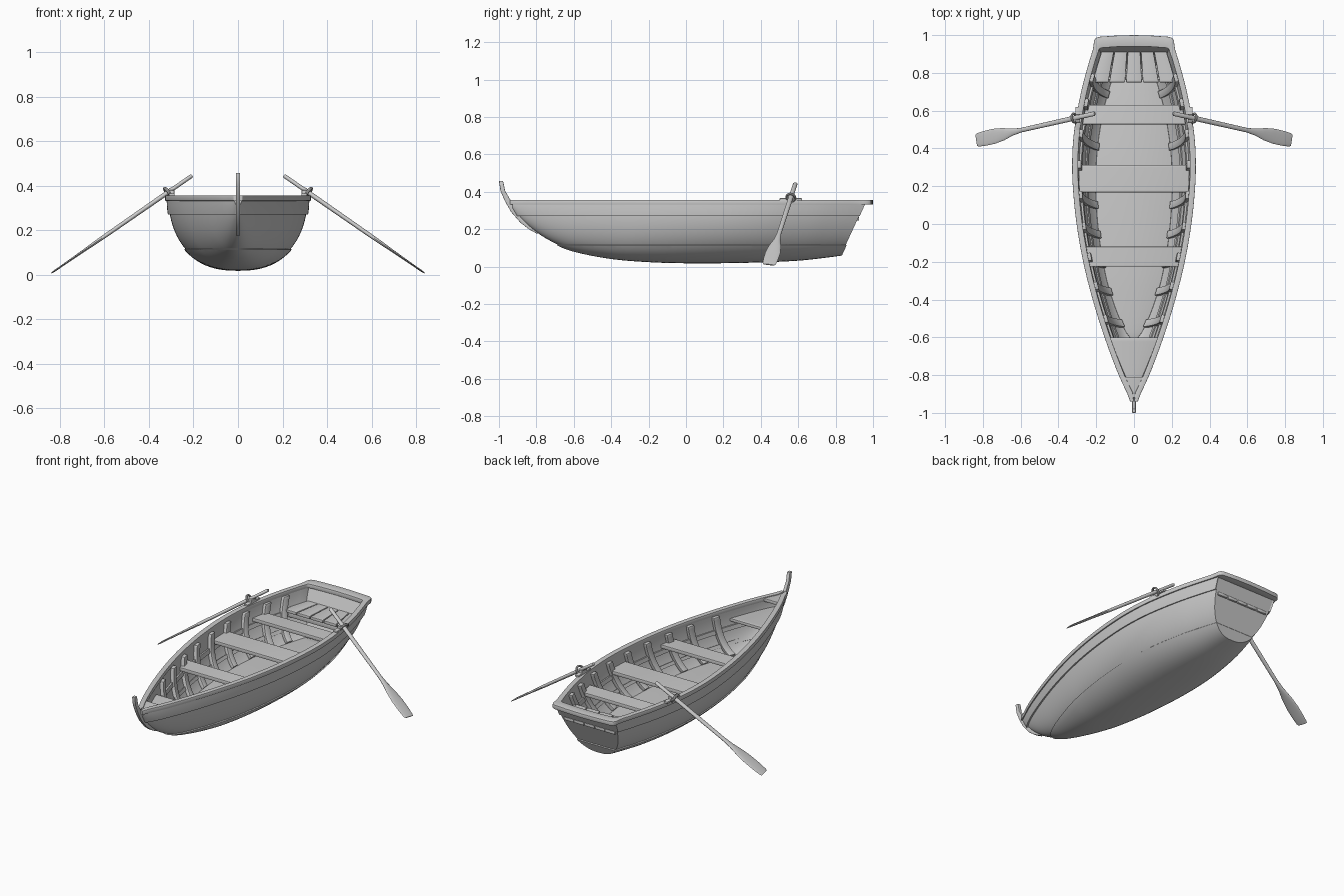
import bpy, bmesh, math
from mathutils import Vector

if "Cube" in bpy.data.objects:
    bpy.data.objects.remove(bpy.data.objects["Cube"])

ZS = 0.335  # sheer height
WIDTH = [(-.93, .004), (-.8, .065), (-.6, .14), (-.4, .203), (-.2, .253), (0, .288),
         (.2, .308), (.35, .311), (.5, .30), (.7, .264), (.85, .224), (.955, .192)]
KEEL = [(-.93, .33), (-.9, .275), (-.8, .185), (-.7, .125), (-.6, .086), (-.4, .047),
        (-.2, .03), (0, .024), (.3, .026), (.6, .038), (.83, .064)]


def curve(pts, y):
    """Smooth interpolation through (y, value) points."""
    y = min(max(y, pts[0][0]), pts[-1][0])
    i = max(k for k in range(len(pts) - 1) if pts[k][0] <= y)

    def slope(k):
        a, b = pts[max(k - 1, 0)], pts[min(k + 1, len(pts) - 1)]
        return (b[1] - a[1]) / (b[0] - a[0])
    (y0, v0), (y1, v1) = pts[i], pts[i + 1]
    h = y1 - y0
    t = (y - y0) / h
    return (v0 * (2*t**3 - 3*t*t + 1) + v1 * (3*t*t - 2*t**3)
            + h * slope(i) * (t**3 - 2*t*t + t) + h * slope(i + 1) * (t**3 - t*t))


def section(s):
    yk = -.93 + 1.76 * s
    power = 1.1 - .3 * min(1, s / .35)
    return curve(WIDTH, -.93 + 1.885 * s), yk, curve(KEEL, yk), power


def hull_point(s, a):
    w, yk, zk, p = section(s)
    k = 1 - math.cos(a)
    sa = math.sin(a)
    return Vector((math.copysign(w * abs(sa) ** p, sa), yk + .125 * s * k, ZS - (ZS - zk) * (1 - k)))


def station(y, z):
    return (y + .93) / (1.76 + .125 * (z - .05) / .285)


def half_width(y, z):
    w, _, zk, p = section(station(y, z))
    c = min(1, max(0, (ZS - z) / (ZS - zk)))
    return w * math.sqrt(1 - c * c) ** p


def finish(name, bm, solid=0, bevel=0, recalc=True):
    if recalc:
        bmesh.ops.recalc_face_normals(bm, faces=bm.faces)
    me = bpy.data.meshes.new(name)
    bm.to_mesh(me)
    bm.free()
    ob = bpy.data.objects.new(name, me)
    bpy.context.collection.objects.link(ob)
    bpy.ops.object.select_all(action='DESELECT')
    bpy.context.view_layer.objects.active = ob
    ob.select_set(True)
    if solid:
        m = ob.modifiers.new("Thickness", 'SOLIDIFY')
        m.thickness = solid
        bpy.ops.object.modifier_apply(modifier=m.name)
    if bevel:
        m = ob.modifiers.new("Bevel", 'BEVEL')
        m.width, m.segments = bevel, 2
        bpy.ops.object.modifier_apply(modifier=m.name)
    bpy.ops.object.shade_smooth_by_angle(angle=math.radians(35))
    return ob


def hull_patch(name, s0, s1, z0, z1, off, thick, n=60, m=40, cap=False, bevel=0):
    """Piece of the hull surface, offset outward and trimmed between two heights."""
    bm = bmesh.new()
    rows = [[bm.verts.new(hull_point(s0 + (s1 - s0) * i / n, math.pi * (j / m - .5)))
             for j in range(m + 1)] for i in range(n + 1)]
    for r, q in zip(rows, rows[1:]):
        for j in range(m):
            bm.faces.new((r[j], q[j], q[j + 1], r[j + 1]))
    if cap:
        bm.faces.new(rows[-1][::-1])
    bm.normal_update()
    for v, d in [(v, v.normal.copy()) for v in bm.verts]:
        v.co += d * off
    for z, sign in ((z0, -1), (z1, 1)):
        bmesh.ops.bisect_plane(bm, geom=bm.verts[:] + bm.edges[:] + bm.faces[:], dist=1e-6,
                               plane_co=(0, 0, z), plane_no=(0, 0, sign), clear_outer=True)
    return finish(name, bm, thick, bevel, recalc=False)


def loft(bm, rings, closed=False):
    """Skin a list of point rings."""
    vs = [[bm.verts.new(p) for p in r] for r in rings]
    k = len(vs[0])
    for i in range(len(vs) if closed else len(vs) - 1):
        a, b = vs[i], vs[(i + 1) % len(vs)]
        for j in range(k):
            bm.faces.new((a[j], a[(j + 1) % k], b[(j + 1) % k], b[j]))
    if not closed:
        bm.faces.new(vs[0])
        bm.faces.new(vs[-1])


def board(name, y0, y1, top, thick, u0=-1, u1=1, n=12, inset=.011):
    """Flat board fitted between the hull sides."""
    bm = bmesh.new()
    rings = []
    for i in range(n + 1):
        y = y0 + (y1 - y0) * i / n
        w = max(half_width(y, top - thick) - inset, .003)
        rings.append([(w * u, y, z) for u, z in
                      ((u0, top), (u1, top), (u1, top - thick), (u0, top - thick))])
    loft(bm, rings)
    return finish(name, bm, bevel=.003)


# Hull shell with overlapping upper and bottom planking
hull_patch("hull", .004, 1, -1, 1, 0, .012, cap=True)
hull_patch("bottom_planking", .02, 1, -1, .113, .006, .008, cap=True)
hull_patch("upper_strake", .004, 1, .27, 1, .009, .012)

# Inner stringers and ribs
hull_patch("seat_stringer", .06, .97, .225, .25, -.011, .012)
hull_patch("lower_stringer", .1, .95, .15, .168, -.011, .008)
for i, y in enumerate((-.52, -.35, -.2, -.04, .12, .28, .44, .6, .73)):
    s = station(y, .2)
    hull_patch(f"rib_{i}", s - .011, s + .011, .1, .33, -.01, .022, n=2, bevel=.003)

# Gunwale rail running round the whole boat
outer, inner = [], []
for i in range(41):
    y = -.94 + 1.86 * i / 40
    w = curve(WIDTH, y)
    outer.append((w + .016, y))
    inner.append((max(w - .015, .002), min(y, .9)) if i < 40 else (.19, .905))
outer += [(.214, .945), (.212, .968), (.203, .984), (.185, .991), (.1, .997), (0, 1)]
inner += [(.187, .918), (.184, .925), (.178, .93), (.165, .933), (.09, .938), (0, .94)]
side = list(zip(outer, inner))
loop = side + [((-a[0], a[1]), (-b[0], b[1])) for a, b in side[-2::-1]]
bm = bmesh.new()
loft(bm, [[(*o, .332), (*o, .357), (*n, .357), (*n, .332)] for o, n in loop], closed=True)
finish("gunwale", bm, bevel=.005)

# Floor, thwarts, bow deck, stern seat slats
board("floor", -.61, .80, .105, .012, n=40)
for name, a, b in (("front_seat", -.225, -.12), ("middle_seat", .168, .312), ("rear_seat", .528, .63)):
    board(name, a, b, .28, .022)
board("bow_deck", -.6, -.87, .29, .018)
board("breasthook", -.81, -.92, .352, .02, inset=0)
for i in range(5):
    u = -1 + .4 * i
    board(f"stern_slat_{i}", .75, .925, .265, .018, u + .012, u + .388)
board("stern_seat_beam", .765, .785, .246, .03)

# Curved stem post
front = [(-1, .458), (-.992, .405), (-.968, .35), (-.935, .292), (-.885, .235), (-.84, .2), (-.795, .175)]
back = [(-.978, .458), (-.967, .405), (-.935, .35), (-.9, .292), (-.855, .245), (-.82, .215), (-.785, .183)]
bm = bmesh.new()
loft(bm, [[(-.01, *f), (.01, *f), (.01, *b), (-.01, *b)] for f, b in zip(front, back)])
finish("stem_post", bm, bevel=.003)

# Oars: distance along, half width, half thickness
OAR = [(0, .009, .007), (.005, .012, .009), (.1, .012, .009), (.115, .0135, .0105), (.48, .012, .009),
       (.54, .018, .008), (.6, .033, .006), (.66, .04, .005), (.72, .0395, .004),
       (.765, .036, .004), (.776, .031, .003)]
for sx, label in ((-1, "left"), (1, "right")):
    start, tip = Vector((.207, .585, .445)), Vector((.836, .443, .009))
    d = (tip - start).normalized()
    across = (Vector((0, 1, 0)) - d * d.y).normalized()
    up = d.cross(across)

    def place(v):
        return (v.x * sx, v.y, v.z)
    bm = bmesh.new()
    loft(bm, [[place(start + d * t + across * (w * math.cos(k * math.pi / 8))
                     + up * (h * math.sin(k * math.pi / 8))) for k in range(16)] for t, w, h in OAR])
    finish(f"{label}_oar", bm)

    # Oarlock: ring round the shaft, pin and base plate
    c = start + d * .135
    bm = bmesh.new()
    loft(bm, [[place(c + (across * math.cos(a) + up * math.sin(a))
                     * (.024 + .006 * math.cos(b)) + d * (.007 * math.sin(b)))
               for b in [k * math.pi / 4 for k in range(8)]]
              for a in [k * math.pi / 12 for k in range(24)]], closed=True)
    finish(f"{label}_oarlock_ring", bm)
    for part, size, z in (("plate", (.026, .12, .012), .36), ("block", (.024, .045, .03), .365)):
        bm = bmesh.new()
        bmesh.ops.create_cube(bm, size=1)
        for v in bm.verts:
            v.co = Vector((v.co.x * size[0] + sx * .298, v.co.y * size[1] + c.y, v.co.z * size[2] + z))
        finish(f"{label}_oarlock_{part}", bm, bevel=.003)
